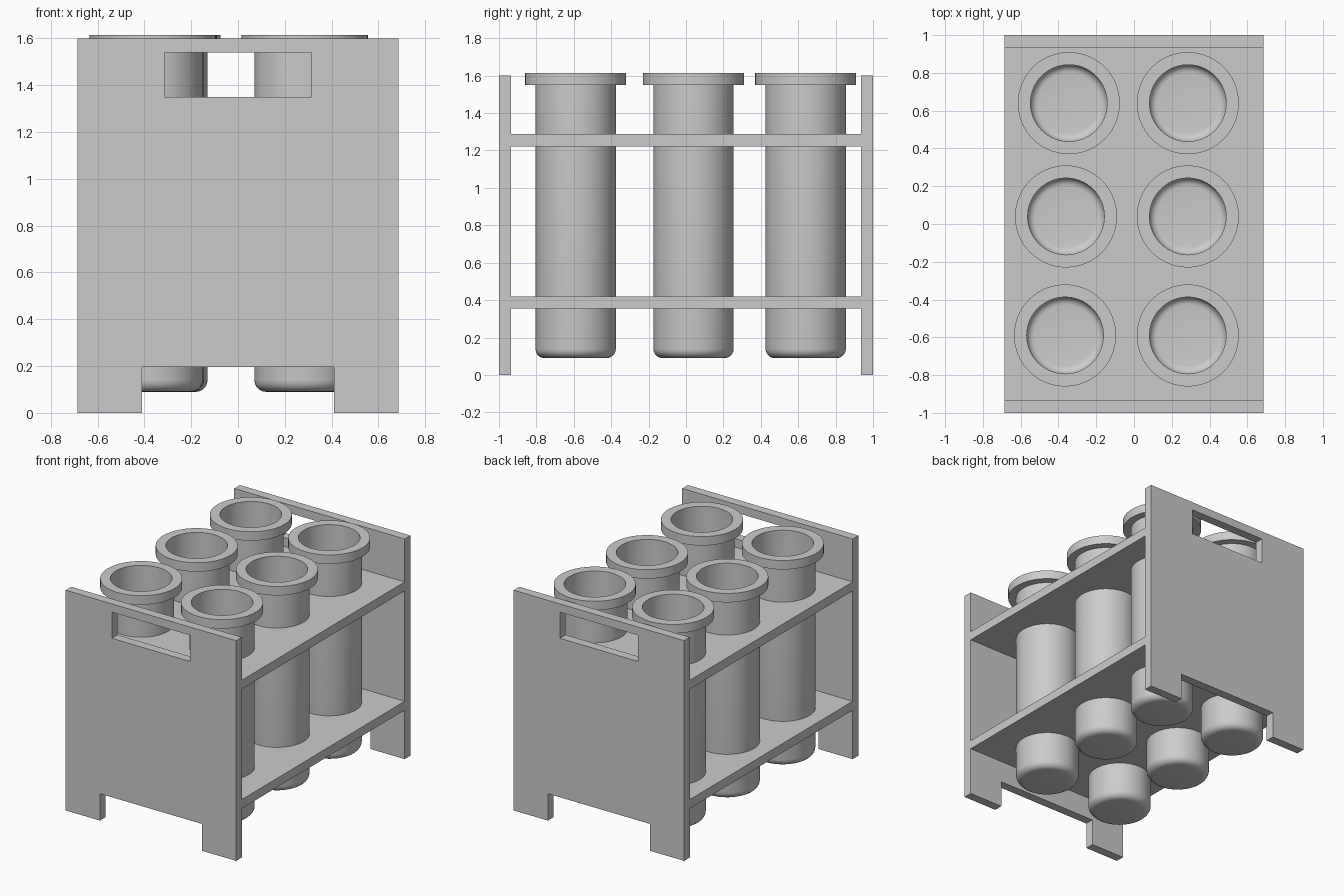
import bpy, bmesh
from math import sin, cos, pi, tau
from mathutils import Matrix

if "Cube" in bpy.data.objects:
    bpy.data.objects.remove(bpy.data.objects["Cube"])

W, END, T = 0.685, 1.0, 0.065          # half width, half length, board thickness
TUBES = [(-0.365, -0.59), (-0.36, 0.04), (-0.345, 0.64),
         (0.285, -0.59), (0.285, 0.04), (0.285, 0.64)]
R_OUT, R_IN, R_RIM = 0.215, 0.203, 0.27
SEG = 64


def plate(name, loops, thickness, matrix):
    """Flat board from an outline plus hole loops, extruded to a thickness."""
    cu = bpy.data.curves.new(name, 'CURVE')
    cu.dimensions, cu.fill_mode, cu.extrude = '2D', 'BOTH', thickness / 2
    for pts in loops:
        sp = cu.splines.new('POLY')
        sp.points.add(len(pts) - 1)
        for p, (x, y) in zip(sp.points, pts):
            p.co = (x, y, 0, 1)
        sp.use_cyclic_u = True
    tmp = bpy.data.objects.new(name + "_outline", cu)
    bpy.context.collection.objects.link(tmp)
    dg = bpy.context.evaluated_depsgraph_get()
    me = bpy.data.meshes.new_from_object(tmp.evaluated_get(dg))
    bpy.data.objects.remove(tmp)
    bm = bmesh.new()
    bm.from_mesh(me)
    bmesh.ops.remove_doubles(bm, verts=bm.verts, dist=1e-4)
    bmesh.ops.recalc_face_normals(bm, faces=bm.faces)
    bm.transform(matrix)
    for f in bm.faces:
        f.smooth = False
    bm.to_mesh(me)
    bm.free()
    me.name = name
    ob = bpy.data.objects.new(name, me)
    bpy.context.collection.objects.link(ob)
    return ob


def rect(x0, x1, y0, y1):
    return [(x0, y0), (x1, y0), (x1, y1), (x0, y1)]


def circle(cx, cy, r):
    return [(cx + r * cos(tau * i / SEG), cy + r * sin(tau * i / SEG)) for i in range(SEG)]


# End panels with feet and a handle slot
panel = [(-W, 0), (-0.41, 0), (-0.41, 0.195), (0.41, 0.195), (0.41, 0),
         (W, 0), (W, 1.6), (-W, 1.6)]
slot = rect(-0.313, 0.313, 1.35, 1.54)
for name, s in (("front_panel", -1), ("back_panel", 1)):
    plate(name, [panel, slot], T,
          Matrix.Translation((0, s * (END - T / 2), 0)) @ Matrix.Rotation(pi / 2, 4, 'X'))

# Shelves with tube holes
holes = [circle(x, y, R_OUT - 0.003) for x, y in TUBES]
for name, z in (("lower_shelf", 0.388), ("upper_shelf", 1.255)):
    plate(name, [rect(-W, W, -END + T, END - T)] + holes, T, Matrix.Translation((0, 0, z)))


# Test tube: hollow lathe profile with rounded bottom and a rim
def corner(r, z, rad):
    return [(r - rad + rad * sin(a), z + rad - rad * cos(a))
            for a in (pi / 2 * i / 5 for i in range(6))]


profile = ([(0, 0.09)] + corner(R_OUT, 0.09, 0.05)
           + [(R_OUT, 1.55), (R_RIM, 1.55), (R_RIM, 1.615), (R_IN, 1.615)]
           + corner(R_IN, 0.102, 0.042)[::-1] + [(0, 0.102)])
bm = bmesh.new()
vs = [bm.verts.new((r, 0, z)) for r, z in profile]
es = [bm.edges.new(p) for p in zip(vs, vs[1:])]
bmesh.ops.spin(bm, geom=vs + es, cent=(0, 0, 0), axis=(0, 0, 1), angle=tau, steps=SEG)
bmesh.ops.remove_doubles(bm, verts=bm.verts, dist=1e-4)
bmesh.ops.recalc_face_normals(bm, faces=bm.faces)
tube_mesh = bpy.data.meshes.new("tube")
bm.to_mesh(tube_mesh)
bm.free()

for i, (x, y) in enumerate(TUBES):
    tube = bpy.data.objects.new(f"tube_{i + 1}", tube_mesh)
    tube.location = (x, y, 0)
    bpy.context.collection.objects.link(tube)
bpy.ops.object.select_all(action='DESELECT')
tube.select_set(True)
bpy.context.view_layer.objects.active = tube
bpy.ops.object.shade_smooth_by_angle(angle=pi / 6)
